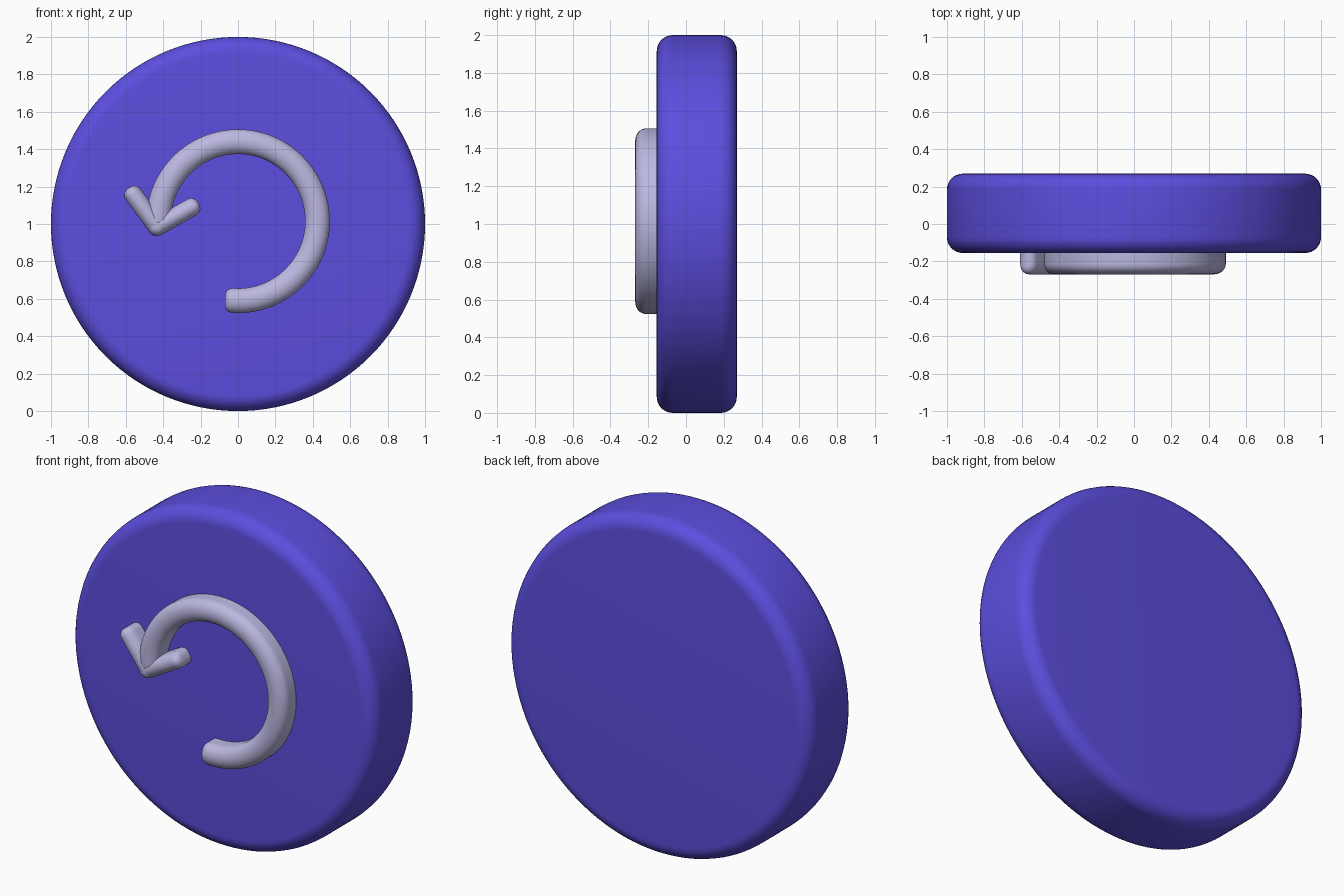
import bpy, bmesh
from math import sin, cos, pi, radians
from mathutils import Vector

if "Cube" in bpy.data.objects:
    bpy.data.objects.remove(bpy.data.objects["Cube"])


def material(name, rgb):
    m = bpy.data.materials.new(name)
    m.diffuse_color = (*rgb, 1)
    m.use_nodes = True
    m.node_tree.nodes["Principled BSDF"].inputs["Base Color"].default_value = m.diffuse_color
    return m


def finish(name, bm, mat, angle):
    bmesh.ops.recalc_face_normals(bm, faces=bm.faces)
    me = bpy.data.meshes.new(name)
    bm.to_mesh(me)
    bm.free()
    me.materials.append(mat)
    ob = bpy.data.objects.new(name, me)
    bpy.context.collection.objects.link(ob)
    bpy.ops.object.select_all(action='DESELECT')
    ob.select_set(True)
    bpy.context.view_layer.objects.active = ob
    bpy.ops.object.shade_smooth_by_angle(angle=radians(angle))
    return ob


def skin(bm, rings):
    """Bridge successive closed rings and cap both ends."""
    vs = [[bm.verts.new(p) for p in r] for r in rings]
    n = len(vs[0])
    for a, b in zip(vs, vs[1:]):
        for i in range(n):
            j = (i + 1) % n
            bm.faces.new((a[i], a[j], b[j], b[i]))
    bm.faces.new(vs[0])
    bm.faces.new(vs[-1])


def stroke(name, path, half_width, mat, cap=0.04):
    """Raised rounded stroke along (x, z) points, with softened ends."""
    pts = [Vector(p) for p in path]
    d0, d1 = (pts[0] - pts[1]).normalized(), (pts[-1] - pts[-2]).normalized()
    stations = []
    steps = [i * pi / 12 for i in range(1, 7)]
    for t in reversed(steps):
        stations.append((pts[0] + d0 * cap * sin(t), -d0, cap * (1 - cos(t))))
    for i, p in enumerate(pts):
        a, b = pts[max(i - 1, 0)], pts[min(i + 1, len(pts) - 1)]
        stations.append((p, (b - a).normalized(), 0))
    for t in steps:
        stations.append((pts[-1] + d1 * cap * sin(t), d1, cap * (1 - cos(t))))
    rings = []
    for p, d, inset in stations:
        side = Vector((-d.y, d.x))
        w, h = half_width - inset, 0.055 - inset
        prof = [(w, -0.13)]
        prof += [(w * cos(k * pi / 16), -0.214 - h * sin(k * pi / 16)) for k in range(17)]
        prof += [(-w, -0.13)]
        rings.append([(p.x + side.x * u, y, p.y + side.y * u) for u, y in prof])
    bm = bmesh.new()
    skin(bm, rings)
    return finish(name, bm, mat, 50)


violet = material("violet", (0.107, 0.076, 0.73))
lavender = material("lavender", (0.50, 0.48, 0.75))

# Round button body with rounded rims
FRONT, BACK, R = -0.155, 0.269, 0.085
angles = [i * pi / 16 for i in range(9)]
profile = [(1 - R + R * sin(a), FRONT + R - R * cos(a)) for a in angles]
profile += [(1 - R + R * cos(a), BACK - R + R * sin(a)) for a in angles]
N = 128
bm = bmesh.new()
skin(bm, [[(r * cos(2 * pi * i / N), y, 1 + r * sin(2 * pi * i / N)) for i in range(N)]
          for r, y in profile])
finish("button_disc", bm, violet, 40)

# Curved arrow shaft
arc = [radians(-94 + 273 * i / 72) for i in range(73)]
stroke("arrow_shaft", [(0.425 * cos(a), 1.015 + 0.425 * sin(a)) for a in arc], 0.066, lavender)

# Arrow head: two arms meeting at the tip
tip = Vector((-0.433, 0.985))
for name, end in (("arrow_head_left", (-0.582, 1.188)), ("arrow_head_right", (-0.215, 1.108))):
    end = Vector(end)
    d = (end - tip).normalized()
    stroke(name, [tip - d * 0.005, end - d * 0.035], 0.049, lavender)
